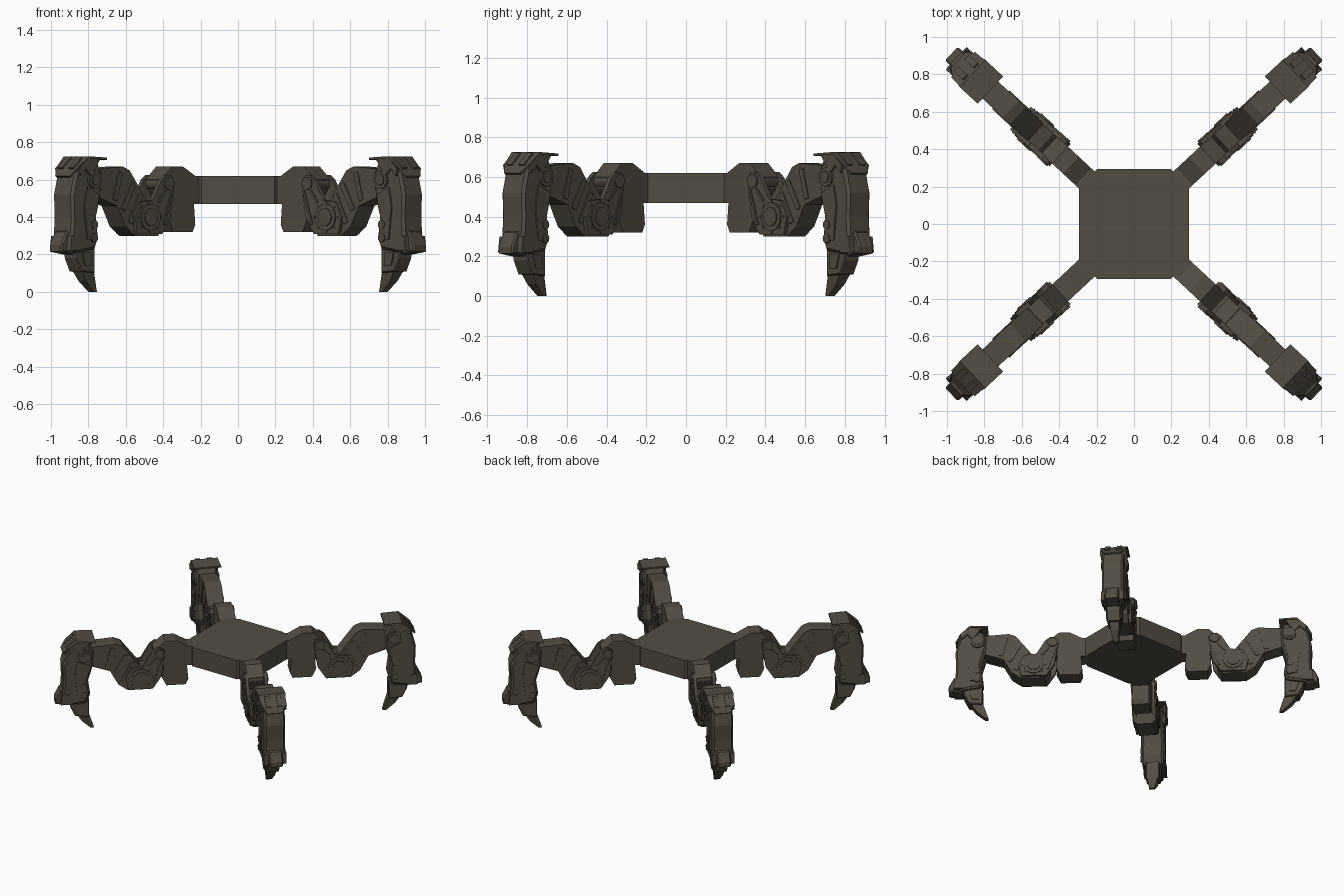
import bpy, bmesh, math
from mathutils import Matrix, Vector

cube = bpy.data.objects.get("Cube")
if cube:
    bpy.data.objects.remove(cube, do_unlink=True)

mat = bpy.data.materials.new("dark_olive_metal")
mat.use_nodes = True
COLOR = (0.085, 0.074, 0.055, 1)
mat.diffuse_color = COLOR
mat.node_tree.nodes["Principled BSDF"].inputs["Base Color"].default_value = COLOR

LEG_ANGLES = {"back_left": 43, "back_right": 137, "front_right": 223, "front_left": 317}


def finish(name, bm):
    bmesh.ops.recalc_face_normals(bm, faces=bm.faces)
    mesh = bpy.data.meshes.new(name)
    bm.to_mesh(mesh)
    bm.free()
    mesh.materials.append(mat)
    return mesh


def place(name, mesh, angle=0.0):
    ob = bpy.data.objects.new(name, mesh)
    bpy.context.collection.objects.link(ob)
    ob.rotation_euler.z = math.radians(angle)
    return ob


def on_legs(name, bm):
    """Share one part mesh between the four legs."""
    mesh = finish(name, bm)
    for leg, angle in LEG_ANGLES.items():
        place(leg + "_" + name, mesh, angle)


def prism(bm, outline, t0, t1, bevel=0.0):
    """Side outline (reach, height) extruded across the leg from t0 to t1."""
    part = bmesh.new()
    face = part.faces.new([part.verts.new((r, t0, z)) for r, z in outline])
    ext = bmesh.ops.extrude_face_region(part, geom=[face])
    moved = [v for v in ext["geom"] if isinstance(v, bmesh.types.BMVert)]
    bmesh.ops.translate(part, verts=moved, vec=(0, t1 - t0, 0))
    bmesh.ops.recalc_face_normals(part, faces=part.faces)
    if bevel:
        rim = [e for e in part.edges if abs(e.verts[0].co.y - e.verts[1].co.y) < 1e-5]
        bmesh.ops.bevel(part, geom=rim, offset=bevel, segments=1, affect='EDGES')
    tmp = bpy.data.meshes.new("tmp")
    part.to_mesh(tmp)
    part.free()
    bm.from_mesh(tmp)
    bpy.data.meshes.remove(tmp)


def both_sides(bm, outline, t0, t1, bevel=0.0):
    prism(bm, outline, t0, t1, bevel)
    prism(bm, outline, -t1, -t0, bevel)


def disc(bm, r, z, radius, half_width, sides=16):
    """Round pivot running right across the leg."""
    place_m = Matrix.Translation((r, 0, z)) @ Matrix.Rotation(math.pi / 2, 4, 'X')
    bmesh.ops.create_cone(bm, cap_ends=True, segments=sides, radius1=radius,
                          radius2=radius, depth=half_width * 2, matrix=place_m)


def band(a, b, width):
    """Four-cornered strip outline between two side points."""
    a, b = Vector(a), Vector(b)
    n = Vector((a.y - b.y, b.x - a.x)).normalized() * width / 2
    return [a + n, b + n, b - n, a - n]


# Body: chamfered square slab
bm = bmesh.new()
h, c = 0.295, 0.195
corners = [(h, -c), (h, c), (c, h), (-c, h), (-h, c), (-h, -c), (-c, -h), (c, -h)]
slab = bm.faces.new([bm.verts.new((x, y, 0.47)) for x, y in corners])
up = bmesh.ops.extrude_face_region(bm, geom=[slab])
bmesh.ops.translate(bm, verts=[v for v in up["geom"] if isinstance(v, bmesh.types.BMVert)],
                    vec=(0, 0, 0.15))
place("body", finish("body", bm))

# Hip: humped bracket with a hanging block
bm = bmesh.new()
prism(bm, [(0.30, 0.47), (0.30, 0.62), (0.37, 0.62), (0.46, 0.67), (0.54, 0.67),
           (0.62, 0.60), (0.60, 0.54), (0.55, 0.48), (0.56, 0.38), (0.53, 0.32),
           (0.39, 0.32), (0.37, 0.36), (0.38, 0.47)], -0.062, 0.062)
on_legs("hip", bm)

# Thigh: side plates flaring from the hip pivot to the knee
bm = bmesh.new()
both_sides(bm, [(0.54, 0.59), (0.56, 0.62), (0.60, 0.625), (0.635, 0.60), (0.70, 0.49),
                (0.79, 0.48), (0.83, 0.40), (0.81, 0.31), (0.63, 0.31), (0.57, 0.40)],
           0.058, 0.082)
for t in ((0.56, 0.54), (0.62, 0.36)), ((0.61, 0.54), (0.66, 0.48)):
    both_sides(bm, band(*t, 0.014), 0.08, 0.089)
disc(bm, 0.585, 0.58, 0.035, 0.092)
on_legs("thigh_plates", bm)

# Knee: nested discs ringed with bolts
bm = bmesh.new()
disc(bm, 0.72, 0.40, 0.072, 0.089, 20)
disc(bm, 0.72, 0.40, 0.048, 0.095, 20)
for i in range(8):
    a = math.tau * i / 8
    disc(bm, 0.72 + 0.086 * math.cos(a), 0.40 + 0.078 * math.sin(a), 0.007, 0.087, 6)
on_legs("knee_joint", bm)

# Forearm: bent link rising from the knee to the ankle housing
bm = bmesh.new()
prism(bm, [(0.60, 0.38), (0.64, 0.30), (0.81, 0.30), (0.88, 0.35), (0.94, 0.46),
           (1.06, 0.50), (1.13, 0.54), (1.13, 0.64), (1.05, 0.66), (0.90, 0.67),
           (0.85, 0.65), (0.72, 0.48), (0.64, 0.46)], -0.062, 0.062)
for lo, hi in (((0.85, 0.37), (0.77, 0.52)), ((0.90, 0.44), (0.82, 0.58)),
               ((0.96, 0.49), (0.92, 0.64))):
    both_sides(bm, band(lo, hi, 0.03), 0.06, 0.068)
on_legs("forearm", bm)

# Lower leg: tall housing with chamfered rims
bm = bmesh.new()
prism(bm, [(1.07, 0.50), (1.06, 0.63), (1.09, 0.69), (1.20, 0.70), (1.25, 0.66),
           (1.285, 0.52), (1.28, 0.40), (1.29, 0.25), (1.24, 0.21), (1.11, 0.23),
           (1.085, 0.29), (1.10, 0.40)], -0.078, 0.078, 0.014)
both_sides(bm, [(1.09, 0.52), (1.18, 0.56), (1.20, 0.46), (1.18, 0.28), (1.11, 0.28),
                (1.12, 0.40)], 0.07, 0.086)
disc(bm, 1.125, 0.60, 0.048, 0.092)
disc(bm, 1.125, 0.60, 0.030, 0.098)
for z in (0.29, 0.36):
    disc(bm, 1.13, z, 0.024, 0.09, 12)
on_legs("lower_leg", bm)

# Heel: spur block on the outer foot of the housing
bm = bmesh.new()
prism(bm, [(1.25, 0.34), (1.30, 0.32), (1.335, 0.25), (1.335, 0.215), (1.24, 0.20),
           (1.22, 0.26)], -0.05, 0.05, 0.008)
both_sides(bm, [(1.22, 0.30), (1.29, 0.30), (1.30, 0.22), (1.22, 0.22)], 0.045, 0.082)
on_legs("heel_spur", bm)

# Hood: thin folded armour plate over the lower leg
bm = bmesh.new()
rows = [(1.05, 0.718, 0.10), (1.18, 0.725, 0.10), (1.25, 0.665, 0.085), (1.285, 0.62, 0.055)]
grid = [[bm.verts.new((r, s * w, z)) for s in (-1, 1)] for r, z, w in rows]
for a, b in zip(grid, grid[1:]):
    bm.faces.new((a[0], b[0], b[1], a[1]))
bmesh.ops.recalc_face_normals(bm, faces=bm.faces)
bmesh.ops.solidify(bm, geom=bm.faces[:], thickness=0.012)
both_sides(bm, [(1.09, 0.715), (1.18, 0.72), (1.25, 0.66), (1.24, 0.62), (1.20, 0.66),
                (1.16, 0.62)], 0.076, 0.094)
both_sides(bm, band((1.19, 0.715), (1.255, 0.655), 0.024), 0.025, 0.06)
on_legs("hood", bm)

# Ankle and claw: block narrowing into a bent spike
bm = bmesh.new()
prism(bm, [(1.09, 0.24), (1.23, 0.24), (1.225, 0.18), (1.19, 0.11), (1.09, 0.10)],
      -0.05, 0.05, 0.006)
both_sides(bm, [(1.12, 0.21), (1.19, 0.21), (1.17, 0.14), (1.12, 0.14)], 0.045, 0.058)
on_legs("ankle", bm)

bm = bmesh.new()
prism(bm, [(1.095, 0.13), (1.185, 0.13), (1.14, 0.06), (1.075, 0.0), (1.05, 0.0)],
      -0.04, 0.04)
for v in bm.verts:
    v.co.y *= 0.5 + 0.5 * min(1, v.co.z / 0.12)
on_legs("claw", bm)
